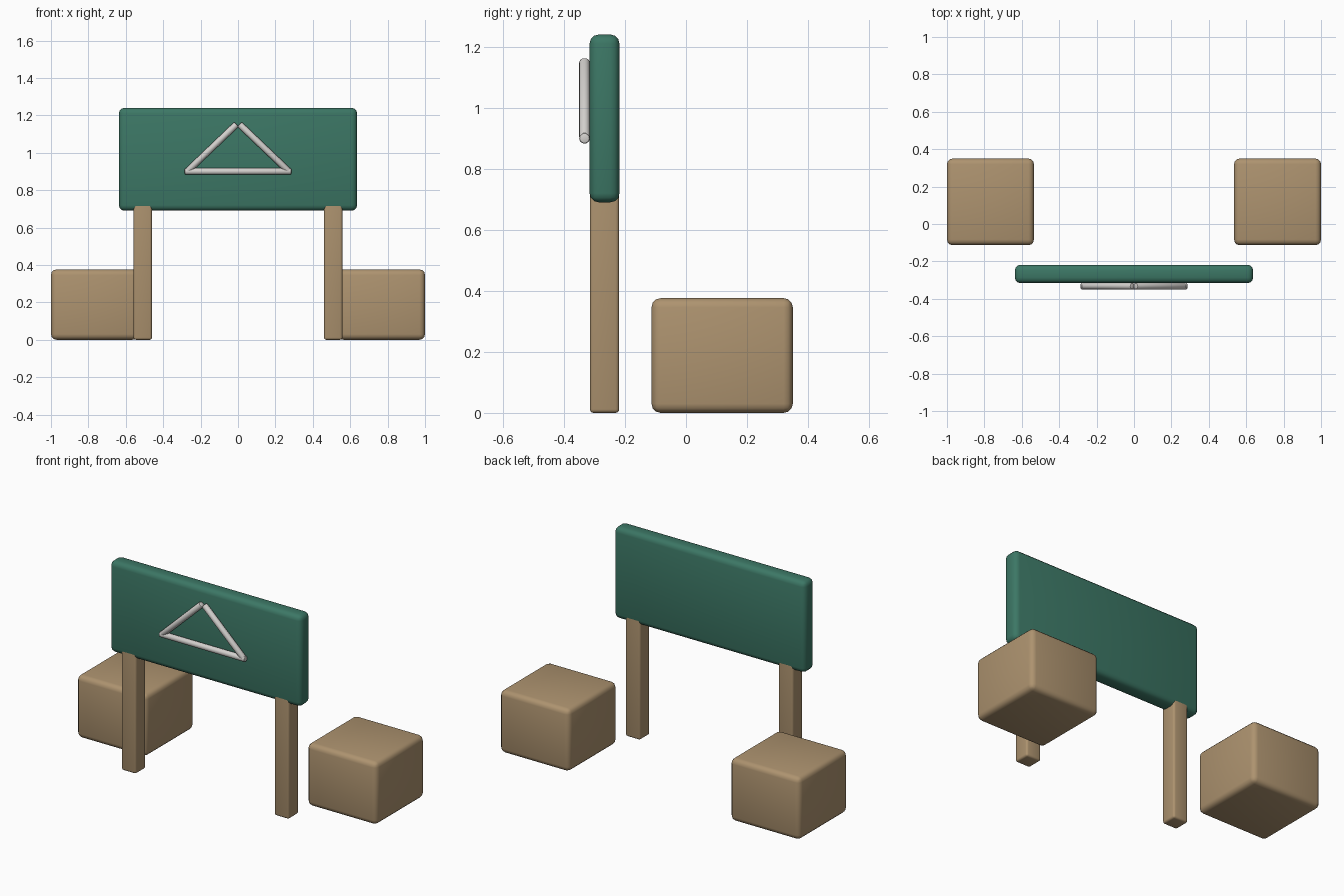
import bpy, math
from mathutils import Vector

cube = bpy.data.objects.get("Cube")
if cube:
    bpy.data.objects.remove(cube, do_unlink=True)


def material(name, rgb):
    m = bpy.data.materials.new(name)
    m.use_nodes = True
    m.diffuse_color = (*rgb, 1)
    m.node_tree.nodes["Principled BSDF"].inputs["Base Color"].default_value = (*rgb, 1)
    return m


green = material("board green", (0.045, 0.184, 0.130))
tan = material("tan wood", (0.420, 0.292, 0.160))
silver = material("pale silver", (0.65, 0.63, 0.61))


def finish(ob, name, mat, width, segments):
    ob.name = name
    ob.data.materials.append(mat)
    bev = ob.modifiers.new("rounded edges", 'BEVEL')
    bev.width, bev.segments, bev.limit_method = width, segments, 'ANGLE'
    bpy.ops.object.modifier_apply(modifier=bev.name)
    bpy.ops.object.shade_smooth_by_angle(angle=math.radians(35))


def box(name, lo, hi, mat, width):
    lo, hi = Vector(lo), Vector(hi)
    bpy.ops.mesh.primitive_cube_add(size=1, location=(lo + hi) / 2)
    ob = bpy.context.object
    ob.scale = hi - lo
    bpy.ops.object.transform_apply(location=False, rotation=False)
    finish(ob, name, mat, width, 3)


def rod(name, a, b, radius=0.0175):
    a, b = Vector(a), Vector(b)
    bpy.ops.mesh.primitive_cylinder_add(vertices=16, radius=radius,
                                        depth=(b - a).length, location=(a + b) / 2)
    ob = bpy.context.object
    ob.rotation_euler = (b - a).to_track_quat('Z', 'Y').to_euler()
    finish(ob, name, silver, 0.006, 2)


# Sign board
box("sign_board", (-0.637, -0.316, 0.69), (0.637, -0.218, 1.24), green, 0.03)

# Posts run up inside the board, just under its faces; blocks stand behind them
for side, s in (("left", 1), ("right", -1)):
    x0, x1 = sorted((s * 0.46, s * 0.558))
    box(side + "_post", (x0, -0.315, 0), (x1, -0.219, 1.09), tan, 0.012)
    x0, x1 = sorted((s * 0.535, s))
    box(side + "_block", (x0, -0.113, 0), (x1, 0.35, 0.376), tan, 0.03)

# Triangle emblem of three rods
y = -0.3325
rod("emblem_base", (-0.285, y, 0.9), (0.285, y, 0.9))
for side, s in (("left", 1), ("right", -1)):
    rod("emblem_" + side + "_side", (s * 0.272, y, 0.9), (s * 0.008, y, 1.152))
